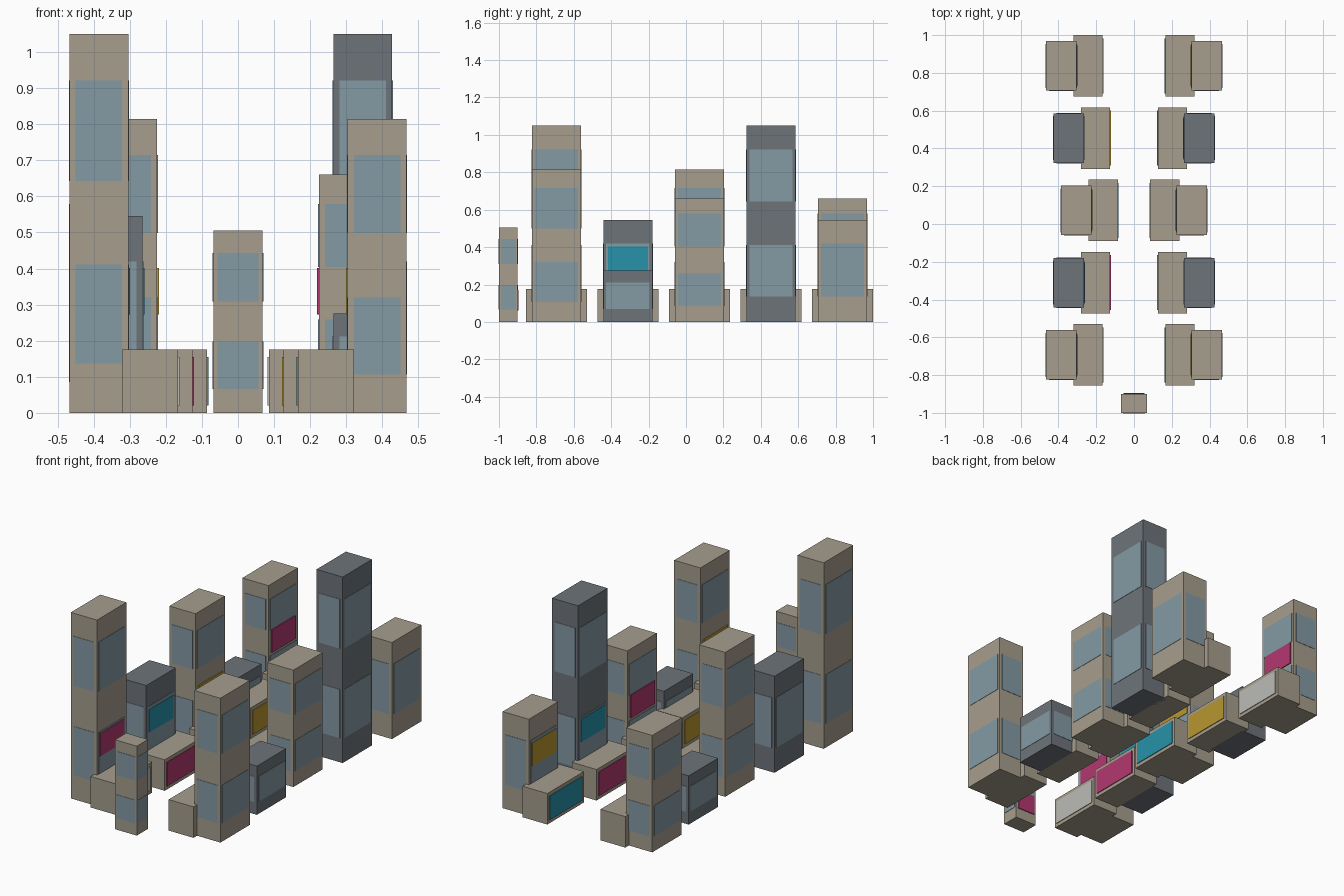
import bpy
from mathutils import Vector

if "Cube" in bpy.data.objects:
    bpy.data.objects.remove(bpy.data.objects["Cube"])


def material(name, rgb):
    m = bpy.data.materials.new(name)
    m.diffuse_color = (*rgb, 1)
    m.use_nodes = True
    m.node_tree.nodes["Principled BSDF"].inputs["Base Color"].default_value = m.diffuse_color
    return m


TAN = material("tan_stone", (0.38, 0.34, 0.27))
DARK = material("dark_metal", (0.155, 0.175, 0.195))
GLASS = material("window_glass", (0.23, 0.32, 0.37))
SIGNS = [material("magenta_panel", (0.45, 0.04, 0.16)),
         material("cyan_panel", (0.02, 0.29, 0.40)),
         material("yellow_panel", (0.48, 0.31, 0.03)),
         material("pale_panel", (0.50, 0.50, 0.47))]


def box(name, x, y, z, mat):
    """Box from (min, max) ranges on each axis."""
    lo, hi = (Vector(map(f, (x, y, z))) for f in (min, max))
    verts = [(a, b, c) for a in (lo.x, hi.x) for b in (lo.y, hi.y) for c in (lo.z, hi.z)]
    faces = [(0, 1, 3, 2), (4, 6, 7, 5), (0, 4, 5, 1), (2, 3, 7, 6), (0, 2, 6, 4), (1, 5, 7, 3)]
    me = bpy.data.meshes.new(name)
    me.from_pydata(verts, [], faces)
    me.materials.append(mat)
    ob = bpy.data.objects.new(name, me)
    bpy.context.collection.objects.link(ob)
    return ob


def tower(name, x, y, h, mat, inset_x, inset_y, bands):
    """Tower body with window bands showing on all four sides."""
    (x0, x1), (y0, y1) = sorted(x), sorted(y)
    box(name, x, y, (0, h), mat)
    e = 0.002
    for lo, hi in bands:
        z = (lo * h, hi * h)
        box(name + "_windows_front_back", (x0 + inset_x, x1 - inset_x), (y0 - e, y1 + e), z, GLASS)
        box(name + "_windows_sides", (x0 - e, x1 + e), (y0 + inset_y, y1 - inset_y), z, GLASS)


TWO_BANDS = [(0.13, 0.392), (0.612, 0.877)]
ONE_BAND = [(0.25, 0.77)]

HEIGHTS = [1.05, 0.545, 0.815, 0.275, 0.66]
STEP_IN = [0, 0.04, 0.08, 0.04, 0]

# two rows of towers with low podiums facing the central street
for side, label, shift in ((-1, "left", 0), (1, "right", 2)):
    for i in range(5):
        yc = -0.693 + 0.3825 * i
        d = STEP_IN[i]
        h = HEIGHTS[(i + shift) % 5]
        tag = f"{label}_{i + 1}"

        # podium and its street panel
        xi = 0.166 - d
        box("podium_" + tag, (side * xi, side * (xi + 0.155)),
            (yc - 0.163, yc + 0.163), (0, 0.175), TAN)
        box("podium_panel_" + tag, (side * (xi - 0.004), side * (xi + 0.01)),
            (yc - 0.146, yc + 0.146), (0.02, 0.155), SIGNS[(i + 3 + shift) % 4])

        # tower, dark on every second row
        xt = 0.304 - d
        tower("tower_" + tag, (side * xt, side * (xt + 0.163)), (yc - 0.131, yc + 0.131), h,
              DARK if i % 2 else TAN, 0.017, 0.015, TWO_BANDS if h > 0.6 else ONE_BAND)

        # coloured panel on the street side
        if h > 0.4:
            box("tower_panel_" + tag, (side * (xt - 0.005), side * (xt + 0.01)),
                (yc - 0.107, yc + 0.107), (0.273, 0.402), SIGNS[(i + shift) % 4])

# slim tower closing the front end of the street
tower("end_tower", (-0.068, 0.068), (-1.0, -0.9), 0.505, TAN, 0.011, 0.01, TWO_BANDS)
box("end_tower_panel", (-0.054, 0.054), (-0.91, -0.895), (0.06, 0.17), SIGNS[0])

# the dark high-rise on the right keeps two tall window bands with its height above 0.6
bpy.context.view_layer.update()
